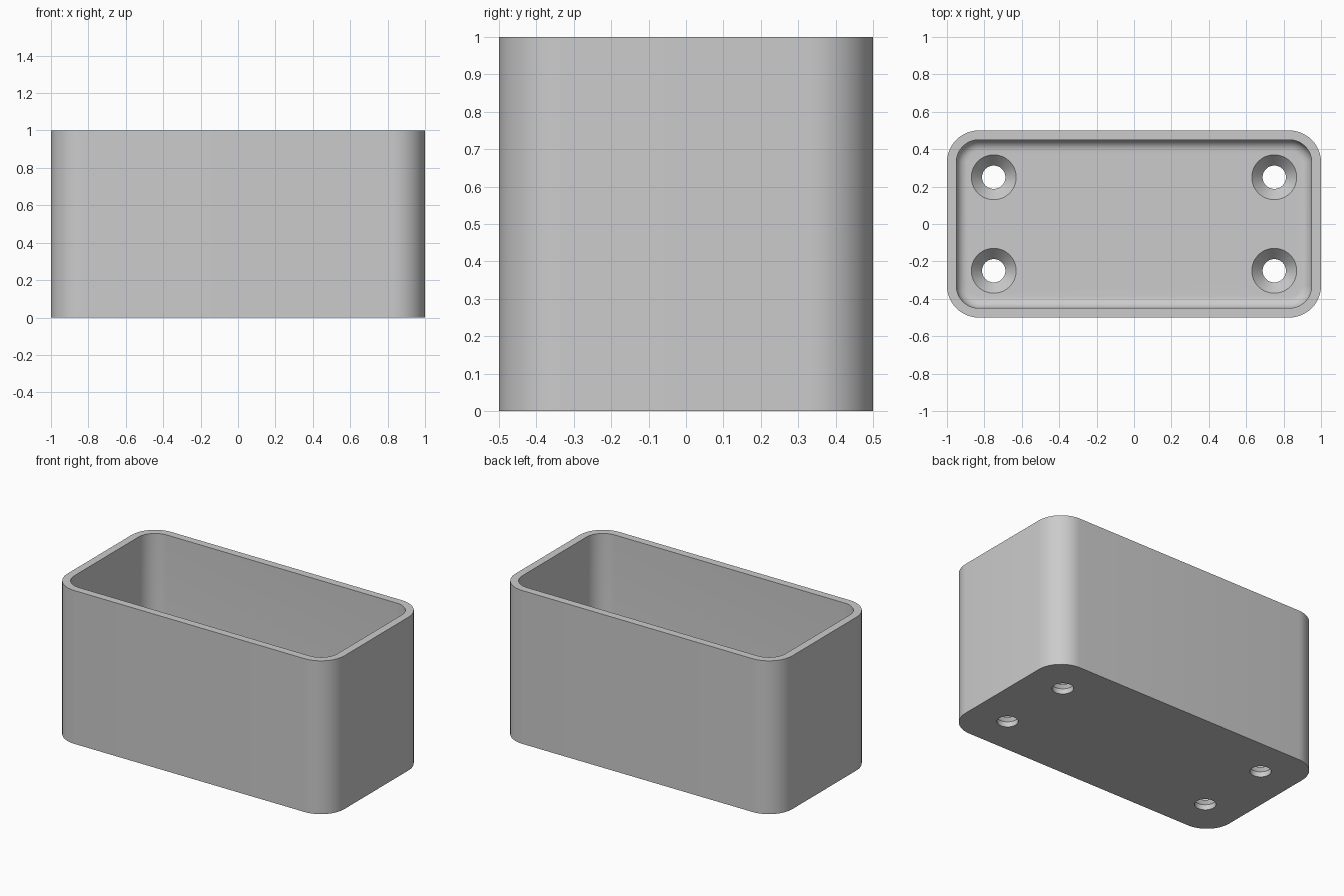
import bpy, bmesh
from math import cos, sin, pi, tan, radians

cube = bpy.data.objects.get("Cube")
if cube:
    bpy.data.objects.remove(cube, do_unlink=True)

HALF_X, HALF_Y, HEIGHT = 1.0, 0.5, 1.0
CORNER, WALL, FLOOR, FILLET = 0.17, 0.05, 0.1, 0.06
HOLE, SINK = 0.0625, 0.12

grey = bpy.data.materials.new("plain grey")
grey.use_nodes = True
colour = (0.6, 0.6, 0.6, 1)
grey.diffuse_color = colour
grey.node_tree.nodes["Principled BSDF"].inputs["Base Color"].default_value = colour


def make_object(name, bm):
    bmesh.ops.recalc_face_normals(bm, faces=bm.faces)
    mesh = bpy.data.meshes.new(name)
    bm.to_mesh(mesh)
    bm.free()
    mesh.materials.append(grey)
    obj = bpy.data.objects.new(name, mesh)
    bpy.context.collection.objects.link(obj)
    return obj


def rounded_ring(bm, inset, z, steps=12):
    """Rounded rectangle, moved inwards by inset."""
    r = CORNER - inset
    ring = []
    for k, (sx, sy) in enumerate(((1, 1), (-1, 1), (-1, -1), (1, -1))):
        for i in range(steps + 1):
            a = (k + i / steps) * pi / 2
            ring.append(bm.verts.new((sx * (HALF_X - CORNER) + r * cos(a),
                                      sy * (HALF_Y - CORNER) + r * sin(a), z)))
    return ring


def circle_ring(bm, cx, cy, r, z, steps=48):
    return [bm.verts.new((cx + r * cos(2 * pi * i / steps),
                          cy + r * sin(2 * pi * i / steps), z)) for i in range(steps)]


def skin(bm, rings):
    """Join the rings in order and cap both ends."""
    for a, b in zip(rings, rings[1:]):
        for i in range(len(a)):
            j = (i + 1) % len(a)
            bm.faces.new((a[i], a[j], b[j], b[i]))
    bm.faces.new(rings[0])
    bm.faces.new(rings[-1])


# Open box: outer wall, rim, inner wall, then the rounded edge of the floor
bm = bmesh.new()
profile = [(0, 0), (0, HEIGHT), (WALL, HEIGHT)]
for i in range(9):
    a = i / 8 * pi / 2
    profile.append((WALL + FILLET * (1 - cos(a)), FLOOR + FILLET * (1 - sin(a))))
skin(bm, [rounded_ring(bm, inset, z) for inset, z in profile])
box = make_object("open_box", bm)

# Countersunk screw holes in the floor
bm = bmesh.new()
slope = tan(radians(41))
cone_base = FLOOR - (SINK - HOLE) / slope
lift = 0.01
for sx in (-1, 1):
    for sy in (-1, 1):
        skin(bm, [circle_ring(bm, sx * 0.75, sy * 0.25, r, z) for r, z in (
            (HOLE, -0.1), (HOLE, cone_base), (SINK + lift * slope, FLOOR + lift))])
cutter = make_object("hole_cutter", bm)
cutter.hide_render = True

cut = box.modifiers.new("screw_holes", "BOOLEAN")
cut.operation = "DIFFERENCE"
cut.solver = "EXACT"
cut.object = cutter

bpy.ops.object.select_all(action="DESELECT")
box.select_set(True)
bpy.context.view_layer.objects.active = box
bpy.ops.object.modifier_apply(modifier=cut.name)
bpy.data.objects.remove(cutter, do_unlink=True)
bpy.ops.object.shade_smooth_by_angle(angle=radians(30))
